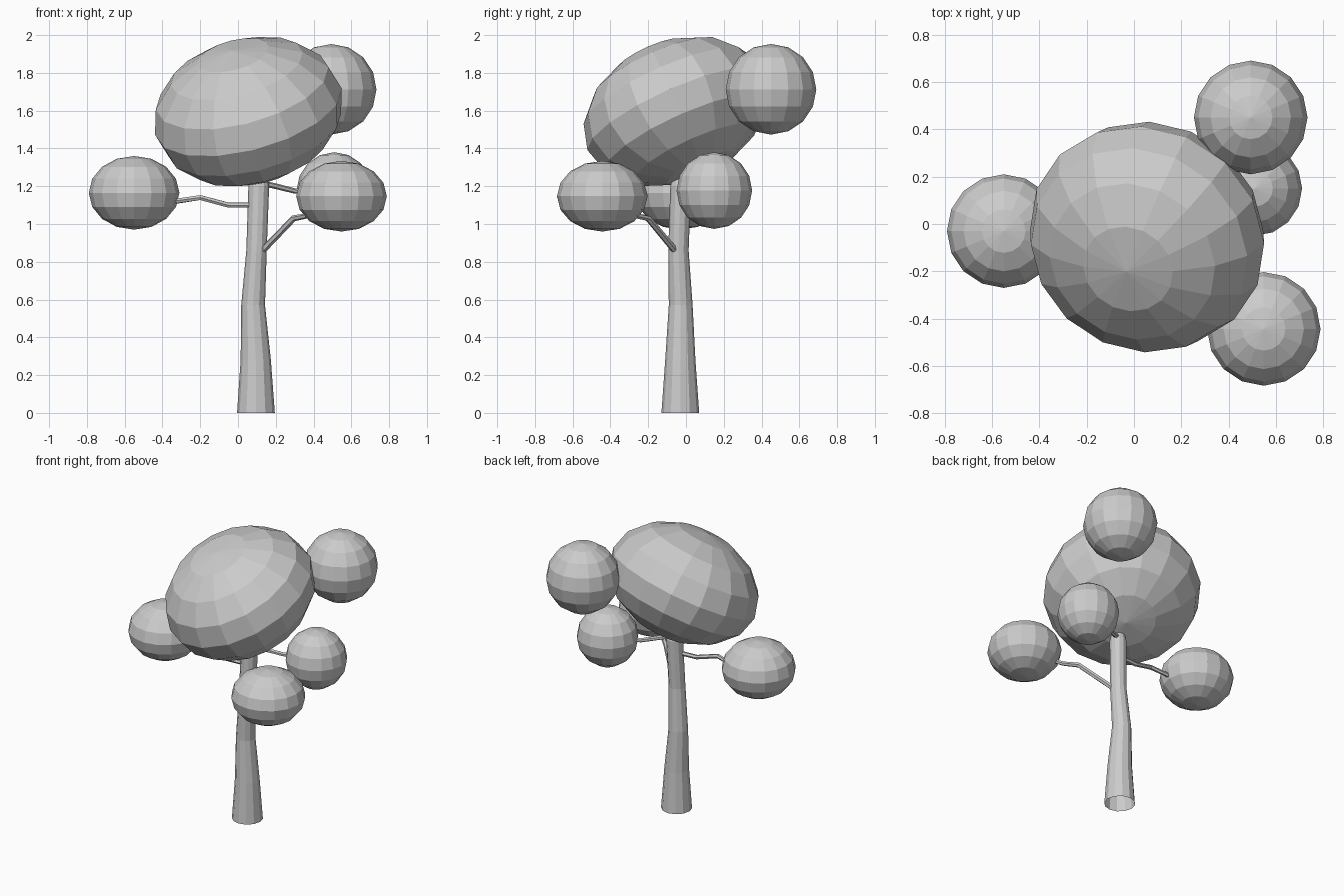
import bpy
import bmesh
from mathutils import Vector

if "Cube" in bpy.data.objects:
    bpy.data.objects.remove(bpy.data.objects["Cube"])


def make_object(name, bm):
    mesh = bpy.data.meshes.new(name)
    bm.to_mesh(mesh)
    bm.free()
    obj = bpy.data.objects.new(name, mesh)
    bpy.context.collection.objects.link(obj)
    return obj


def foliage(name, center, radii, axis=(0, 0, 1)):
    bm = bmesh.new()
    bmesh.ops.create_uvsphere(bm, u_segments=16, v_segments=8, radius=1)
    obj = make_object(name, bm)
    obj.location = center
    obj.scale = radii
    obj.rotation_euler = Vector((0, 0, 1)).rotation_difference(Vector(axis)).to_euler()
    return obj


def tube(name, path, sides, level=False):
    """Open tube through (x, y, z, radius) points; level keeps rings horizontal."""
    bm = bmesh.new()
    points = [Vector(p[:3]) for p in path]
    rings = []
    for i, p in enumerate(points):
        d = points[min(i + 1, len(points) - 1)] - points[max(i - 1, 0)]
        q = Vector((0, 0, 1)).rotation_difference(Vector((0, 0, 1)) if level else d)
        ring = bmesh.ops.create_circle(bm, segments=sides, radius=path[i][3])["verts"]
        for v in ring:
            v.co = q @ v.co + p
        rings.append(ring)
    for a, b in zip(rings, rings[1:]):
        for k in range(sides):
            n = (k + 1) % sides
            bm.faces.new((a[k], a[n], b[n], b[k]))
    bmesh.ops.recalc_face_normals(bm, faces=bm.faces)
    return make_object(name, bm)


# Gently bent trunk, open at the base
tube("trunk", [(0.095, -0.03, 0, 0.1), (0.094, -0.03, 0.28, 0.08),
               (0.08, -0.028, 0.57, 0.063), (0.098, -0.04, 0.86, 0.054),
               (0.11, -0.028, 1.2, 0.055), (0.11, -0.028, 1.24, 0.045)], 12, level=True)

# Thin branches
tube("left_branch", [(0.09, -0.04, 1.10, 0.015), (-0.05, -0.05, 1.10, 0.015),
                     (-0.2, -0.07, 1.14, 0.015), (-0.33, -0.05, 1.12, 0.014),
                     (-0.4, -0.03, 1.13, 0.013)], 6)
tube("front_branch", [(0.12, -0.05, 0.85, 0.018), (0.15, -0.075, 0.88, 0.018),
                      (0.295, -0.2, 1.03, 0.017), (0.37, -0.27, 1.045, 0.014),
                      (0.45, -0.35, 1.09, 0.013)], 6)
tube("right_branch", [(0.11, -0.02, 1.22, 0.015), (0.2, 0.03, 1.2, 0.015),
                      (0.3, 0.08, 1.175, 0.014), (0.4, 0.12, 1.175, 0.013)], 6)

# Leaning main crown
foliage("crown", (0.055, -0.055, 1.595), (0.51, 0.51, 0.365), (-0.24, -0.40, 0.885))

# Smaller leaf clusters
foliage("left_leaves", (-0.55, -0.03, 1.165), (0.24, 0.24, 0.195))
foliage("front_leaves", (0.548, -0.443, 1.147), (0.24, 0.24, 0.187))
foliage("right_leaves", (0.51, 0.15, 1.177), (0.2, 0.2, 0.203))
foliage("upper_leaves", (0.493, 0.45, 1.713), (0.24, 0.24, 0.24))
